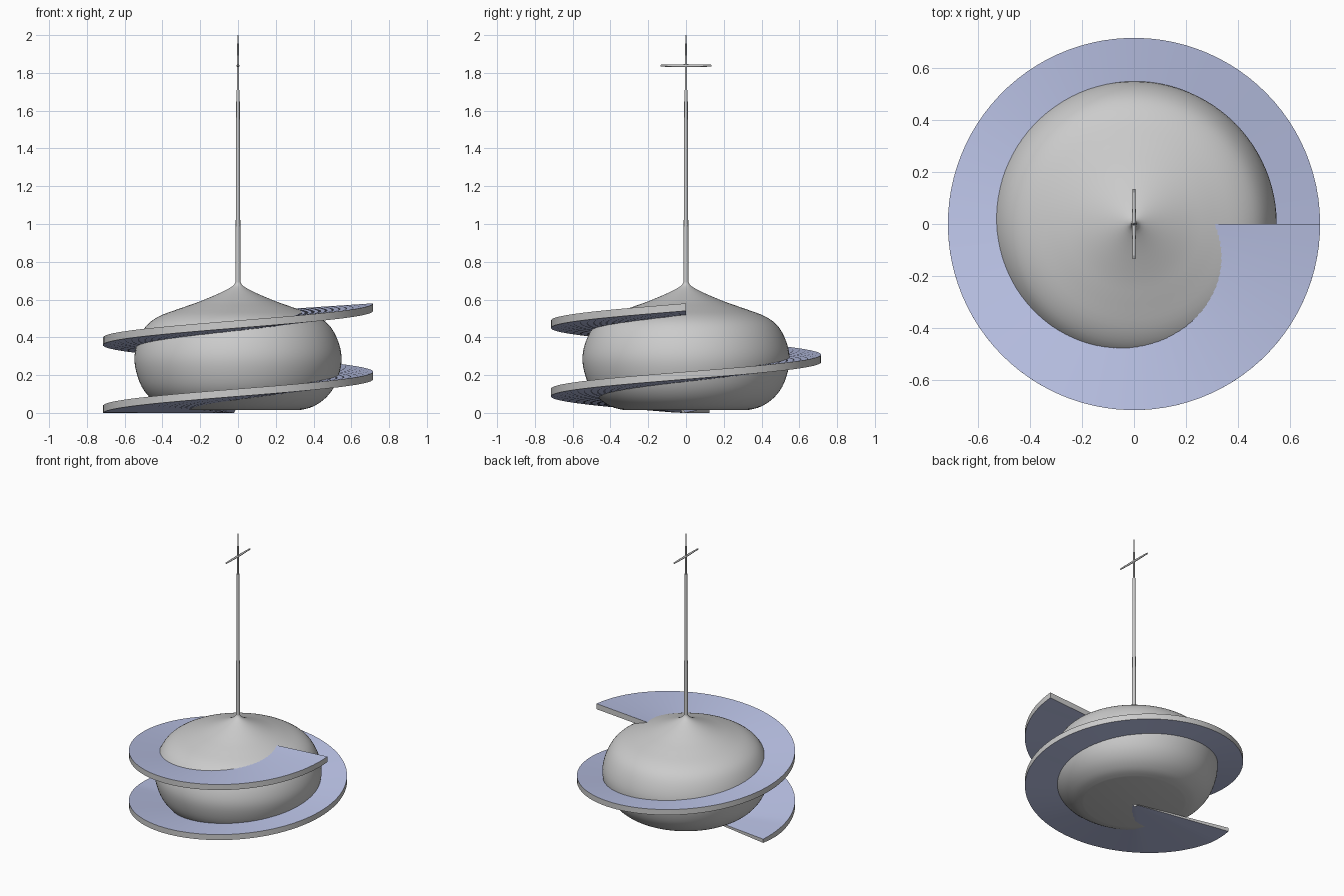
import bpy, bmesh, math

if "Cube" in bpy.data.objects:
    bpy.data.objects.remove(bpy.data.objects["Cube"])


def finish(name, bm, angle=35):
    bmesh.ops.remove_doubles(bm, verts=bm.verts, dist=1e-5)
    bmesh.ops.recalc_face_normals(bm, faces=bm.faces)
    me = bpy.data.meshes.new(name)
    bm.to_mesh(me)
    bm.free()
    ob = bpy.data.objects.new(name, me)
    bpy.context.collection.objects.link(ob)
    bpy.ops.object.select_all(action='DESELECT')
    ob.select_set(True)
    bpy.context.view_layer.objects.active = ob
    bpy.ops.object.shade_smooth_by_angle(angle=math.radians(angle))
    return ob


def lathe(name, profile, steps):
    bm = bmesh.new()
    vs = [bm.verts.new((r, 0, z)) for r, z in profile]
    es = [bm.edges.new(p) for p in zip(vs, vs[1:])]
    bmesh.ops.spin(bm, geom=vs + es, cent=(0, 0, 0), axis=(0, 0, 1),
                   angle=2 * math.pi, steps=steps)
    return finish(name, bm)


def smooth_profile(pts, sub=4):
    # Catmull-Rom through the key points
    out = []
    for i in range(len(pts) - 1):
        p = [pts[max(0, min(len(pts) - 1, i + k))] for k in (-1, 0, 1, 2)]
        for s in range(sub):
            t = s / sub
            out.append(tuple(max(0, 0.5 * (2 * b + (c - a) * t + (2 * a - 5 * b + 4 * c - d) * t * t
                                           + (3 * b - a - 3 * c + d) * t ** 3))
                             for a, b, c, d in zip(*p)))
    return out + [pts[-1]]


# rounded squat body rising to a pointed roof
body = [(0.33, 0.015), (0.40, 0.035), (0.47, 0.085), (0.52, 0.16), (0.548, 0.27),
        (0.535, 0.365), (0.49, 0.455), (0.42, 0.51), (0.31, 0.552), (0.21, 0.587),
        (0.10, 0.633), (0.03, 0.67), (0.012, 0.695)]
lathe("body", [(0, 0.015)] + smooth_profile(body) + [(0, 0.695)], 96)

# spire: tapered mast with a thinner tip
lathe("mast", [(0, 0.66), (0.014, 0.66), (0.012, 1.0), (0.009, 1.71), (0, 1.71)], 16)
lathe("mast_tip", [(0, 1.70), (0.006, 1.70), (0.006, 1.86), (0.003, 2.0), (0, 2.0)], 12)

# crossbar, tapered to both ends, along y
bar = lathe("crossbar", [(0, -0.135), (0.005, -0.135), (0.008, 0), (0.005, 0.135), (0, 0.135)], 12)
bar.rotation_euler.x = math.pi / 2
bar.location.z = 1.838

# spiral ramp: one and a half turns, tilted up to its rim, sliced off at the ground
R_IN, R_OUT, TH, PITCH, N = 0.03, 0.715, 0.04, 0.362, 150
START = math.radians(-550)
bm = bmesh.new()
rings = []
for i in range(N + 1):
    a = START * (1 - i / N)
    z = 0.58 + PITCH * a / (2 * math.pi)
    ring = []
    for r, dz in ((R_IN, -0.045), (R_OUT, 0), (R_OUT, -TH), (R_IN, -0.045 - TH)):
        floor = 0.004 if dz > -TH and r == R_OUT or dz == -0.045 else 0.0
        ring.append(bm.verts.new((r * math.cos(a), r * math.sin(a), max(floor, z + dz))))
    rings.append(ring)
for p, q in zip(rings, rings[1:]):
    for k in range(4):
        j = (k + 1) % 4
        bm.faces.new((p[k], p[j], q[j], q[k]))
bm.faces.new(rings[0])
bm.faces.new(rings[-1][::-1])
ramp = finish("spiral_ramp", bm)
mat = bpy.data.materials.new("pale_blue")
mat.diffuse_color = (0.50, 0.55, 0.80, 1)
mat.use_nodes = True
mat.node_tree.nodes["Principled BSDF"].inputs["Base Color"].default_value = mat.diffuse_color
grey = bpy.data.materials.new("rim_grey")
grey.diffuse_color = (0.6, 0.6, 0.6, 1)
grey.use_nodes = True
grey.node_tree.nodes["Principled BSDF"].inputs["Base Color"].default_value = grey.diffuse_color
ramp.data.materials.append(mat)
ramp.data.materials.append(grey)
# rim stays grey
for f in ramp.data.polygons:
    if abs(f.normal.z) < 0.3:
        f.material_index = 1
